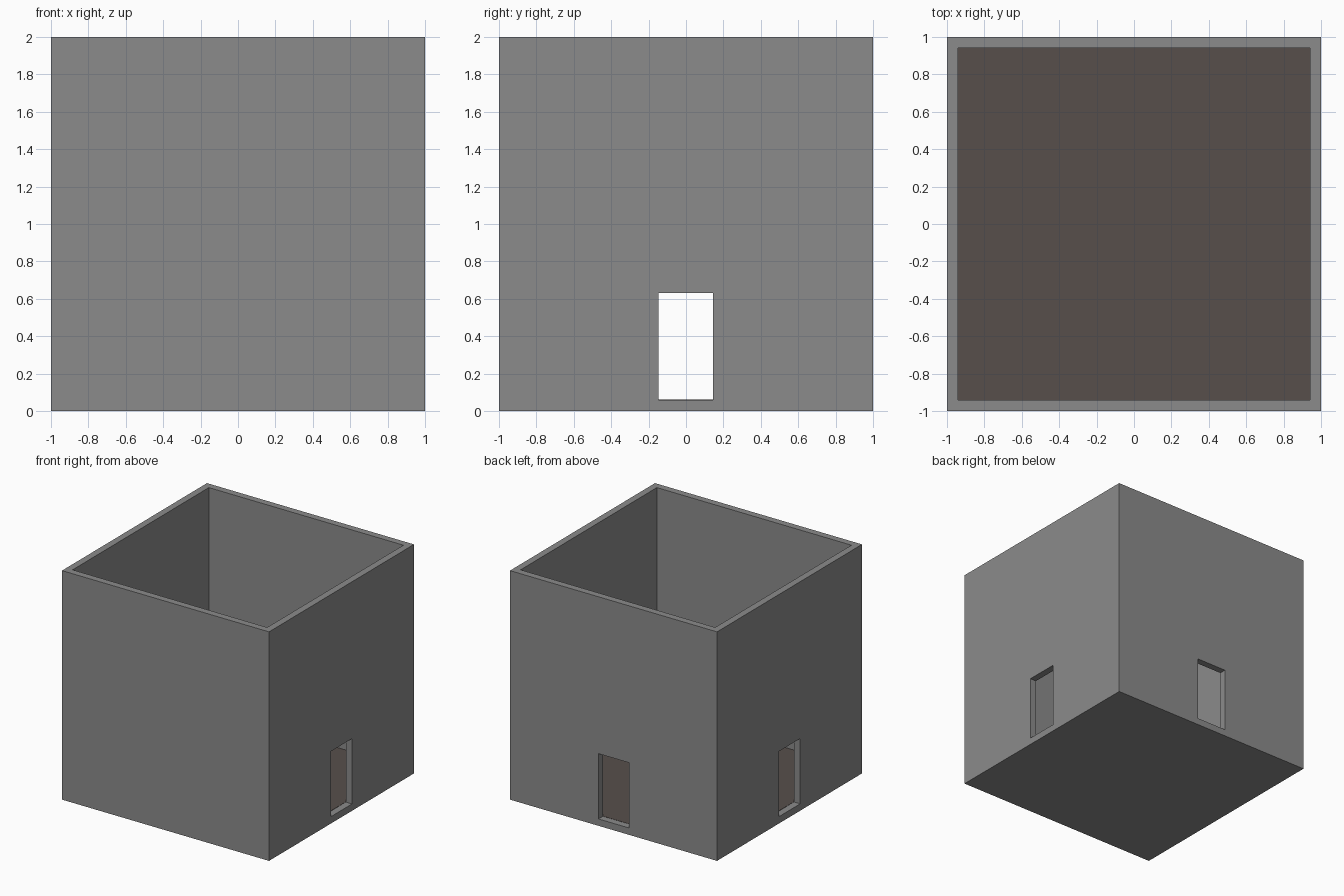
import bpy

if "Cube" in bpy.data.objects:
    bpy.data.objects.remove(bpy.data.objects["Cube"])

T = 0.06                      # wall and floor thickness
DOOR = (-0.148, 0.145, 0.63)  # door sides and top


def material(name, rgb):
    m = bpy.data.materials.new(name)
    m.diffuse_color = (*rgb, 1)
    m.use_nodes = True
    m.node_tree.nodes["Principled BSDF"].inputs["Base Color"].default_value = m.diffuse_color
    return m


def box(name, lo, hi, mat=None):
    bpy.ops.mesh.primitive_cube_add(size=1, location=[(a + b) / 2 for a, b in zip(lo, hi)])
    ob = bpy.context.object
    ob.name = name
    ob.scale = [b - a for a, b in zip(lo, hi)]
    bpy.ops.object.transform_apply(location=True, rotation=True, scale=True)
    if mat:
        ob.data.materials.append(mat)
    return ob


def cut(target, cutter):
    mod = target.modifiers.new("cut", 'BOOLEAN')
    mod.operation = 'DIFFERENCE'
    mod.solver = 'EXACT'
    mod.object = cutter
    bpy.context.view_layer.objects.active = target
    bpy.ops.object.modifier_apply(modifier=mod.name)
    bpy.data.objects.remove(cutter, do_unlink=True)


grey = material("wall grey", (0.26, 0.26, 0.26))
brown = material("floor brown", (0.096, 0.078, 0.071))

# Open-topped room shell
I = 1 - T
room = box("room_walls", (-1, -1, 0), (1, 1, 2), grey)
cut(room, box("cavity_cutter", (-I, -I, T), (I, I, 2.5)))

# Doorways: left and right walls, then the back wall
a, b, top = DOOR
cut(room, box("side_door_cutter", (-1.2, a, T), (1.2, b, top)))
cut(room, box("back_door_cutter", (a, 0.5, T), (b, 1.2, top)))

# Brown floor plate
box("floor", (-I, -I, T - 0.004), (I, I, T + 0.002), brown)
